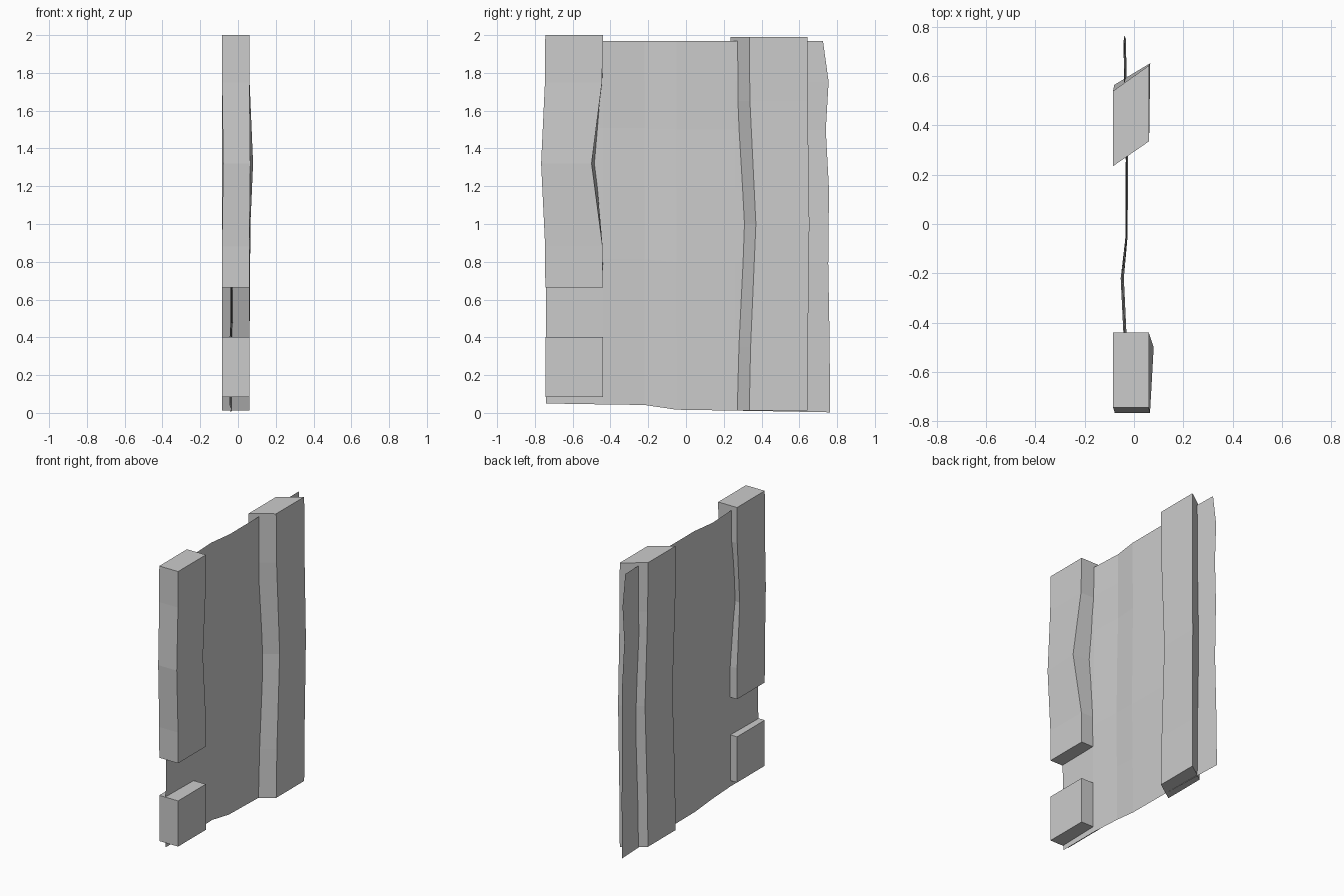
import bpy

if "Cube" in bpy.data.objects:
    bpy.data.objects.remove(bpy.data.objects["Cube"])


def mesh_object(name, verts, faces):
    me = bpy.data.meshes.new(name)
    me.from_pydata(verts, [], faces)
    me.update()
    ob = bpy.data.objects.new(name, me)
    bpy.context.collection.objects.link(ob)
    return ob


def post(name, section, bent, levels):
    """Four-sided post; levels are (z, bend amount 0..1) from bottom to top."""
    verts, faces = [], []
    for z, t in levels:
        for (x0, y0), (x1, y1) in zip(section, bent):
            verts.append((x0 + (x1 - x0) * t, y0 + (y1 - y0) * t, z))
    for r in range(len(levels) - 1):
        for k in range(4):
            n = (k + 1) % 4
            faces.append((4 * r + k, 4 * r + n, 4 * r + 4 + n, 4 * r + 4 + k))
    top = 4 * (len(levels) - 1)
    faces += [(3, 2, 1, 0), (top, top + 1, top + 2, top + 3)]
    return mesh_object(name, verts, faces)


# front post, broken into a long upper piece and a short lower block
front = [(-0.085, -0.745), (0.06, -0.745), (0.06, -0.44), (-0.085, -0.44)]
front_bent = [(-0.078, -0.767), (0.065, -0.767), (0.08, -0.5), (-0.078, -0.48)]
post("front_post_upper", front, front_bent,
     [(0.665, 0), (0.88, 0.03), (1.32, 1), (1.75, 0.08), (2.0, 0)])
post("front_post_lower", front, front, [(0.085, 0), (0.403, 0)])

# skewed rear post, gently bowed at mid height
rear = [(-0.085, 0.235), (0.06, 0.335), (0.06, 0.643), (-0.085, 0.54)]
rear_bent = [(-0.085, 0.27), (0.062, 0.37), (0.066, 0.653), (-0.08, 0.565)]
post("rear_post", rear, rear_bent,
     [(0.012, 0), (0.35, 0.2), (1.0, 1), (1.65, 0.1), (1.99, 0)])

# thin wavy panel: columns are (y, bottom z, bottom x, top x)
columns = [(-0.74, 0.05, -0.042, -0.04), (-0.44, 0.045, -0.035, -0.042),
           (-0.22, 0.042, -0.045, -0.053), (-0.05, 0.017, -0.035, -0.03),
           (0.26, 0.012, -0.032, -0.03), (0.5, 0.008, -0.035, -0.035),
           (0.76, 0.003, -0.04, -0.04)]
# rows are (height fraction, shift of the rear edge, sideways ripple)
rows = [(0, 0.003, 0), (0.2, 0, 0.003), (0.4, -0.007, 0.007), (0.6, -0.003, 0.003),
        (0.76, -0.02, -0.003), (0.89, -0.005, 0), (1, -0.035, 0)]
verts = []
for f, shift, ripple in rows:
    for i, (y, zb, xb, xt) in enumerate(columns):
        dy = shift if i == len(columns) - 1 else 0
        verts.append((xb + (xt - xb) * f + ripple, y + dy, zb + (1.97 - zb) * f))
n = len(columns)
faces = [(r * n + c, r * n + c + 1, (r + 1) * n + c + 1, (r + 1) * n + c)
         for r in range(len(rows) - 1) for c in range(n - 1)]
mesh_object("panel", verts, faces)
